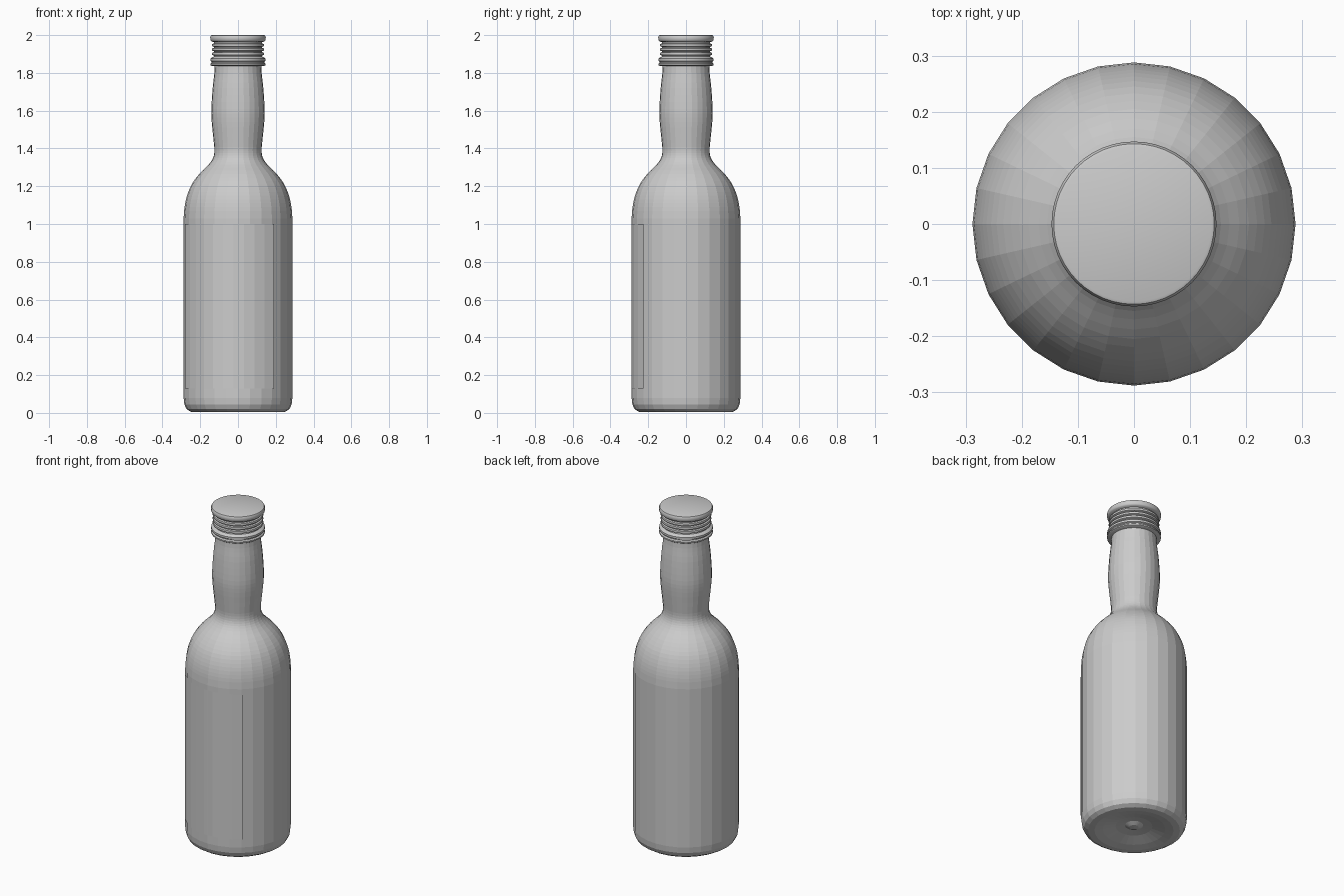
import bpy
import bmesh
import math
from mathutils import Vector

cube = bpy.data.objects.get("Cube")
if cube:
    bpy.data.objects.remove(cube, do_unlink=True)

grey = bpy.data.materials.new("plain grey")
grey.use_nodes = True
colour = (0.6, 0.6, 0.6, 1)
grey.diffuse_color = colour
grey.node_tree.nodes["Principled BSDF"].inputs["Base Color"].default_value = colour


def finish(name, bm, smooth_angle=None):
    """Turn a bmesh into a named object."""
    mesh = bpy.data.meshes.new(name)
    bm.to_mesh(mesh)
    bm.free()
    mesh.materials.append(grey)
    obj = bpy.data.objects.new(name, mesh)
    bpy.context.collection.objects.link(obj)
    if smooth_angle:
        bpy.ops.object.select_all(action="DESELECT")
        obj.select_set(True)
        bpy.context.view_layer.objects.active = obj
        bpy.ops.object.shade_smooth_by_angle(angle=math.radians(smooth_angle))
    return obj


def soften(points, steps):
    """Pass a smooth curve through the profile points."""
    pts = [Vector(p) for p in points]
    pts = [2 * pts[0] - pts[1]] + pts + [2 * pts[-1] - pts[-2]]
    out = []
    for a, b, c, d in zip(pts, pts[1:], pts[2:], pts[3:]):
        for i in range(steps):
            t = i / steps
            out.append(0.5 * (2 * b + (c - a) * t + (2 * a - 5 * b + 4 * c - d) * t ** 2
                              + (3 * b - a - 3 * c + d) * t ** 3))
    return out + [pts[-2]]


def lathe(name, profile, sides, smooth_angle=None):
    """Spin a (radius, height) profile about the z axis."""
    bm = bmesh.new()
    verts = [bm.verts.new((0, -r, z)) for r, z in profile]
    edges = [bm.edges.new(pair) for pair in zip(verts, verts[1:])]
    bmesh.ops.spin(bm, geom=verts + edges, cent=(0, 0, 0), axis=(0, 0, 1),
                   angle=math.tau, steps=sides, use_merge=True)
    bmesh.ops.remove_doubles(bm, verts=bm.verts, dist=0.0002)
    bmesh.ops.recalc_face_normals(bm, faces=bm.faces)
    return finish(name, bm, smooth_angle)


# Glass: dimpled base, straight body, round shoulder and swelling neck
base = [(0, 0.022), (0.025, 0.024), (0.05, 0.036), (0.1, 0.03), (0.17, 0.012), (0.215, 0.004),
        (0.25, 0.006), (0.272, 0.02), (0.284, 0.045), (0.288, 0.08)]
shoulder = [(0.288, 1.03), (0.283, 1.09), (0.27, 1.15), (0.245, 1.21), (0.205, 1.265),
            (0.155, 1.315), (0.132, 1.35), (0.125, 1.39), (0.13, 1.45), (0.139, 1.54),
            (0.141, 1.61), (0.134, 1.72), (0.125, 1.8), (0.123, 1.85)]
lathe("bottle", base + soften(shoulder, 3), 28)

# Cap: collar bead, thread ridges and flat lid
cap = [(0, 1.836), (0.138, 1.836), (0.146, 1.841), (0.146, 1.849), (0.139, 1.855),
       (0.139, 1.859), (0.146, 1.863), (0.146, 1.875), (0.139, 1.881), (0.128, 1.886)]
for z in (1.895, 1.918, 1.941):
    cap += [(0.127, z - 0.004), (0.136, z), (0.138, z + 0.006), (0.136, z + 0.012),
            (0.127, z + 0.015)]
cap += [(0.128, 1.963), (0.141, 1.967), (0.146, 1.973), (0.147, 1.99), (0.143, 1.998),
        (0.138, 2.0), (0, 2.0)]
lathe("screw_cap", cap, 48, 40)

# Label: thin wrapped sheet whose ends stand slightly off the glass
bm = bmesh.new()
count, start, end = 10, math.radians(197.7), math.radians(310.2)
columns = []
for i in range(count + 1):
    t = i / count
    angle = start + (end - start) * t
    radius = 0.2892 + 0.006 * abs(2 * t - 1) ** 6
    columns.append([bm.verts.new((radius * math.cos(angle), radius * math.sin(angle), z))
                    for z in (0.13, 1.0)])
for (a, b), (c, d) in zip(columns, columns[1:]):
    bm.faces.new((a, c, d, b))
finish("label", bm)
